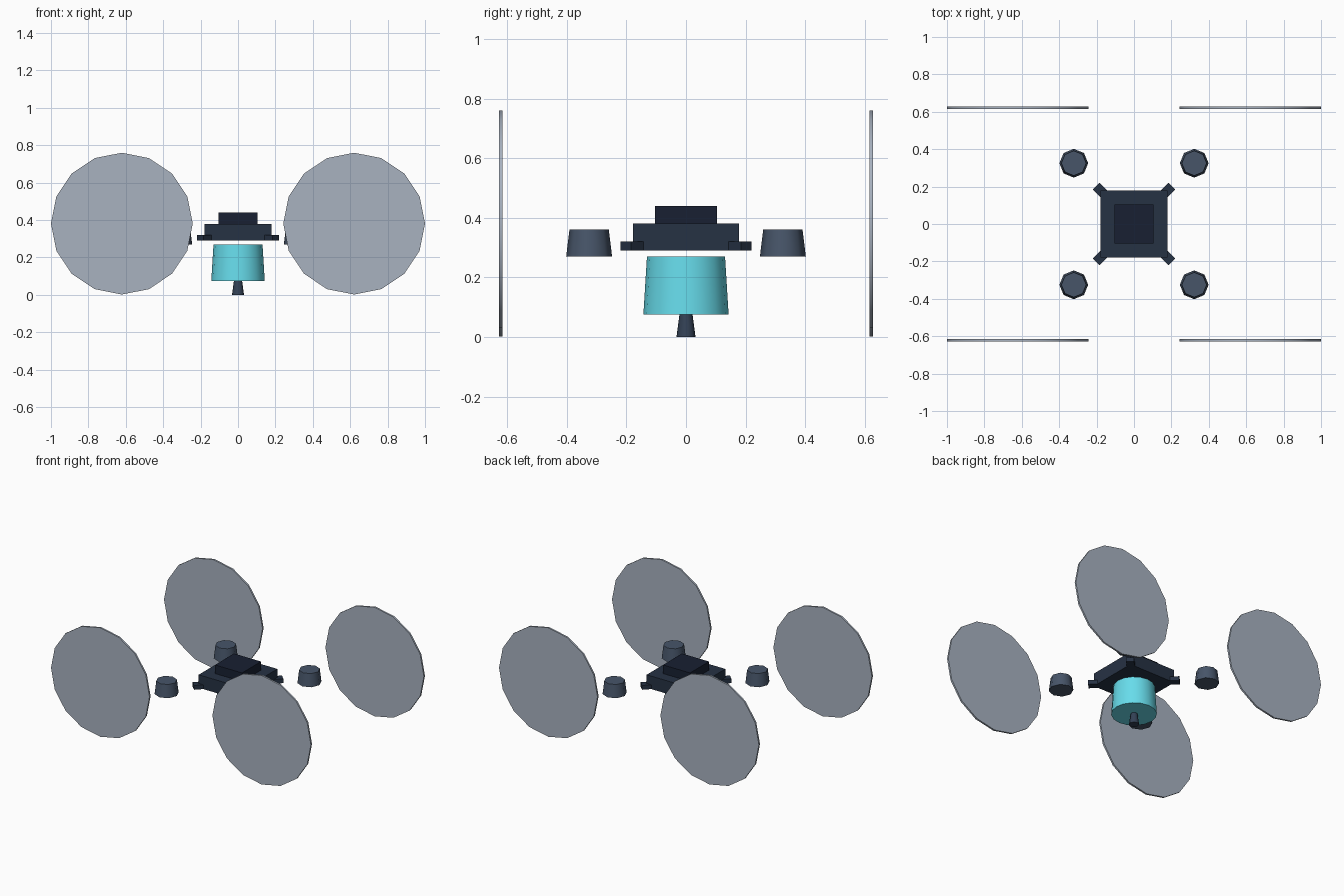
import bpy
from math import radians, pi

if "Cube" in bpy.data.objects:
    bpy.data.objects.remove(bpy.data.objects["Cube"])


def mat(name, hexcode):
    # sRGB hex to linear diffuse colour
    c = [int(hexcode[i:i + 2], 16) / 255 for i in (0, 2, 4)]
    m = bpy.data.materials.new(name)
    m.diffuse_color = [((v + 0.055) / 1.055) ** 2.4 for v in c] + [1]
    m.use_nodes = True
    m.node_tree.nodes["Principled BSDF"].inputs["Base Color"].default_value = m.diffuse_color
    return m


FRAME = mat("frame_slate", "263244")
TOP = mat("top_dark", "182032")
MOTOR = mat("motor_slate", "475569")
NOZZLE = mat("nozzle_slate", "334155")
CYAN = mat("tank_cyan", "67DCEB")
DISC = mat("rotor_grey", "A8B2C0")


def box(name, loc, size, m, rz=0):
    bpy.ops.mesh.primitive_cube_add(size=1, location=loc)
    o = bpy.context.object
    o.name = name
    o.scale = size
    o.rotation_euler.z = rz
    o.data.materials.append(m)
    return o


def cone(name, sides, r_bottom, r_top, loc, depth, m, rot=(0, 0, 0)):
    bpy.ops.mesh.primitive_cone_add(vertices=sides, radius1=r_bottom, radius2=r_top,
                                    depth=depth, location=loc, rotation=rot)
    o = bpy.context.object
    o.name = name
    o.data.materials.append(m)
    bpy.ops.object.shade_smooth_by_angle(angle=radians(50))
    return o


# Central body and top housing
box("body_frame", (0, 0, 0.335), (0.356, 0.356, 0.09), FRAME)
box("top_housing", (0, 0, 0.41), (0.208, 0.208, 0.06), TOP)

# Hanging tank and spray nozzle
cone("tank", 16, 0.143, 0.131, (0, 0, 0.1725), 0.195, CYAN)
cone("nozzle", 8, 0.032, 0.022, (0, 0, 0.0375), 0.075, NOZZLE)

# Four corners: arm stub, motor and upright rotor disc
for sx, side in ((-1, "left"), (1, "right")):
    for sy, end in ((-1, "front"), (1, "back")):
        tag = f"{end}_{side}"
        box(f"arm_{tag}", (sx * 0.167, sy * 0.167, 0.305), (0.1, 0.05, 0.03),
            FRAME, sx * sy * pi / 4)
        cone(f"motor_{tag}", 8, 0.077, 0.066, (sx * 0.322, sy * 0.325, 0.315), 0.09, MOTOR)
        cone(f"rotor_{tag}", 16, 0.379, 0.379, (sx * 0.621, sy * 0.621, 0.381), 0.012,
             DISC, (pi / 2, 0, 0))
